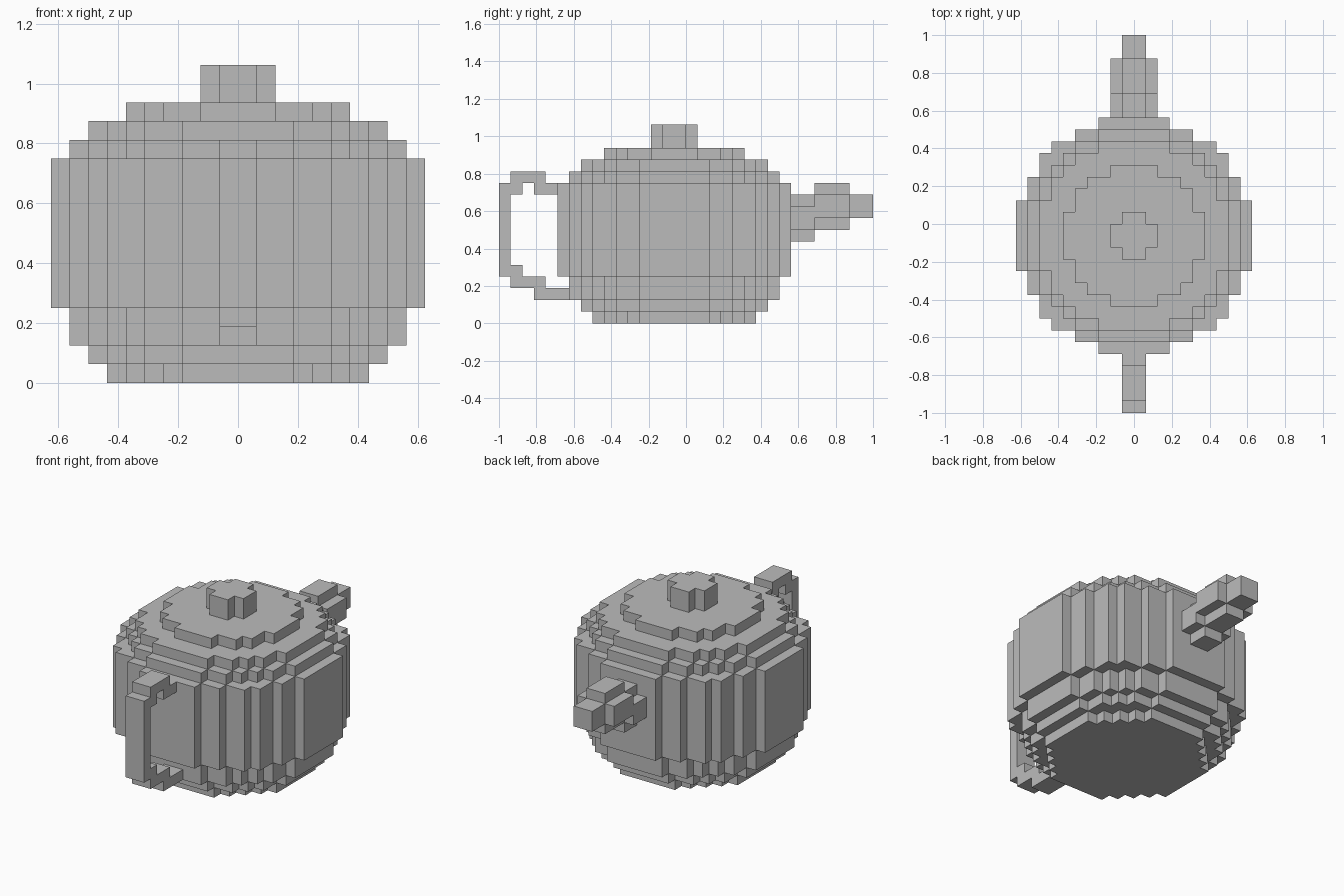
import bpy
import bmesh
import math
from mathutils import Vector

UNIT = 1 / 16          # edge length of one block
CENTRE_Y = -1          # body centre, in blocks

cube = bpy.data.objects.get("Cube")
if cube:
    bpy.data.objects.remove(cube, do_unlink=True)

# Single clay colour
grey = bpy.data.materials.new("plain_grey")
grey.use_nodes = True
colour = (0.5, 0.5, 0.5, 1)
grey.diffuse_color = colour
grey.node_tree.nodes["Principled BSDF"].inputs["Base Color"].default_value = colour


def stepped_disc(radius):
    """Outline of a circle built from square blocks."""
    right, last = [], None
    for row in range(-radius, radius):
        width = int(math.sqrt(radius ** 2 - (row + 0.5) ** 2) + 0.5)
        if width != last:
            if last is not None:
                right.append((last, row))
            right.append((width, row))
            last = width
    right.append((last, radius))
    return right + [(-a, b) for a, b in reversed(right)]


def prism(name, outline, place, depth):
    """Fill an outline, positioned by place(a, b), and extrude it by depth."""
    bm = bmesh.new()
    face = bm.faces.new([bm.verts.new(Vector(place(a, b)) * UNIT) for a, b in outline])
    new = bmesh.ops.extrude_face_region(bm, geom=[face], use_keep_orig=True)["geom"]
    verts = [g for g in new if isinstance(g, bmesh.types.BMVert)]
    bmesh.ops.translate(bm, verts=verts, vec=Vector(depth) * UNIT)
    bmesh.ops.recalc_face_normals(bm, faces=bm.faces)
    mesh = bpy.data.meshes.new(name)
    bm.to_mesh(mesh)
    bm.free()
    mesh.materials.append(grey)
    obj = bpy.data.objects.new(name, mesh)
    bpy.context.collection.objects.link(obj)
    return obj


# Body, lid and knob: stacked discs (name, radius, bottom, top)
layers = [
    ("base", 7, 0, 1),
    ("lower_step", 8, 1, 2),
    ("lower_body", 9, 2, 4),
    ("body", 10, 4, 12),
    ("shoulder", 9, 12, 13),
    ("rim", 8, 13, 14),
    ("lid", 6, 14, 15),
    ("lid_knob", 2, 15, 17),
]
for name, radius, low, high in layers:
    prism(name, stepped_disc(radius),
          lambda a, b: (a, b + CENTRE_Y, low), (0, 0, high - low))

# Spout: discs along y (name, radius, start, end, centre height)
spout = [
    ("spout_root", 2, 9, 11, 9),
    ("spout_middle", 2, 11, 14, 10),
    ("spout_tip", 1, 14, 16, 10),
]
for name, radius, start, end, height in spout:
    prism(name, stepped_disc(radius),
          lambda a, b: (a, start, b + height), (0, end - start, 0))

# Handle: stepped side profile (y, z), two blocks wide
handle = [
    (-11, 12), (-12, 12), (-12, 13), (-15, 13), (-15, 12), (-16, 12),
    (-16, 4), (-15, 4), (-15, 3), (-13, 3), (-13, 2), (-10, 2),
    (-10, 3), (-12, 3), (-12, 4), (-14, 4), (-14, 5), (-15, 5),
    (-15, 11), (-14, 11), (-14, 12), (-13, 12), (-13, 11), (-11, 11),
]
prism("handle", handle, lambda a, b: (-1, a, b), (2, 0, 0))
